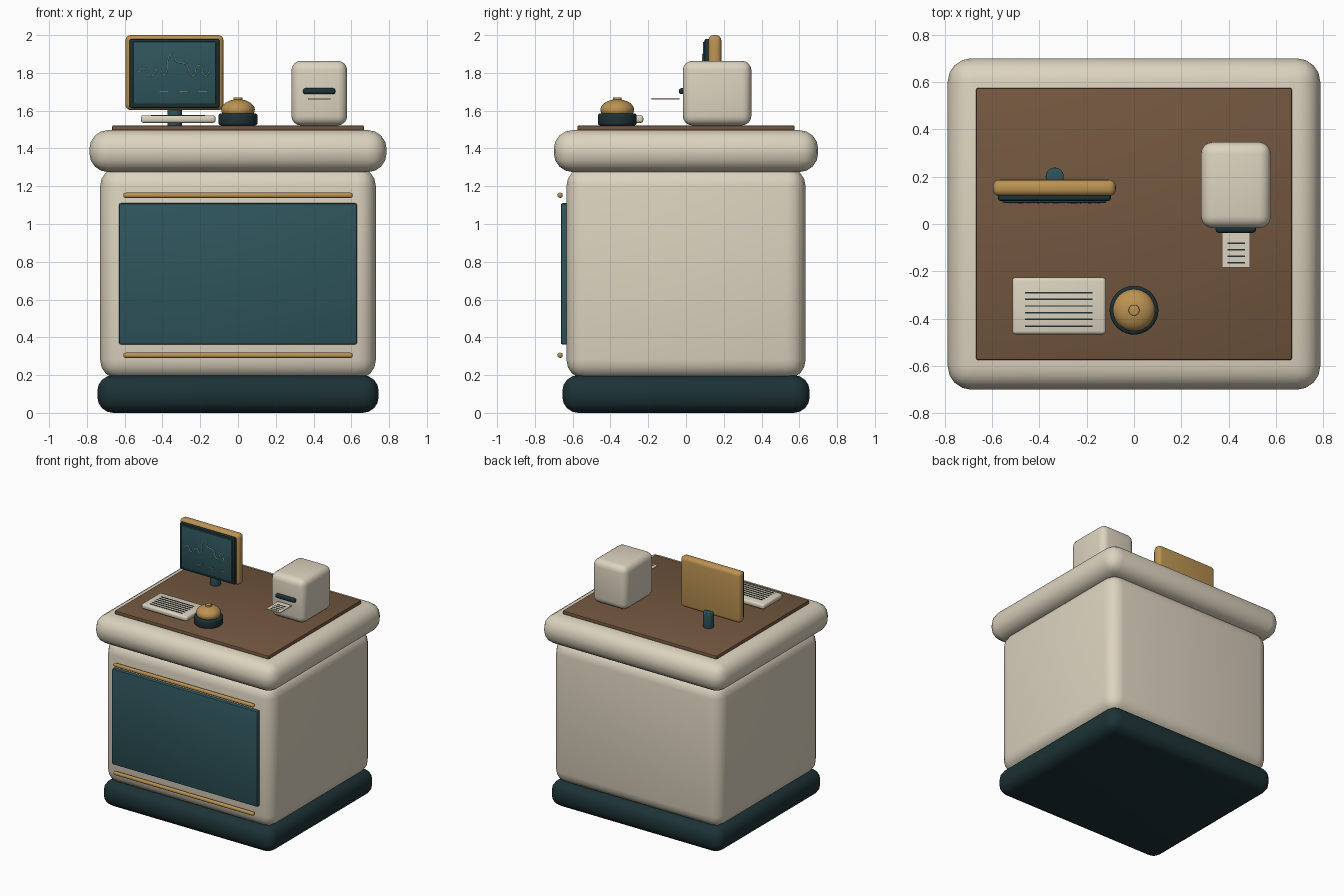
import bpy
import math

if "Cube" in bpy.data.objects:
    bpy.data.objects.remove(bpy.data.objects["Cube"])


def material(name, rgb):
    m = bpy.data.materials.new(name)
    m.diffuse_color = (*rgb, 1)
    m.use_nodes = True
    m.node_tree.nodes["Principled BSDF"].inputs["Base Color"].default_value = m.diffuse_color
    return m


CREAM = material("cream", (0.72, 0.65, 0.52))
WOOD = material("wood", (0.17, 0.095, 0.05))
TEAL = material("teal", (0.027, 0.09, 0.105))
DARK = material("dark", (0.012, 0.032, 0.036))
GOLD = material("gold", (0.50, 0.29, 0.085))
MINT = material("mint", (0.35, 0.62, 0.52))


def finish(ob, name, mat, bevel=0, segments=4):
    ob.name = name
    ob.data.materials.append(mat)
    bpy.ops.object.transform_apply(location=False, rotation=False, scale=True)
    if bevel:
        mod = ob.modifiers.new("rounding", 'BEVEL')
        mod.width = bevel
        mod.segments = segments
        mod.limit_method = 'ANGLE'
        bpy.ops.object.modifier_apply(modifier=mod.name)
    bpy.ops.object.shade_smooth_by_angle(angle=math.radians(40))
    return ob


def box(name, x, y, z, mat, bevel=0, segments=4):
    """Rounded box from (min, max) ranges on each axis."""
    loc = [sum(r) / 2 for r in (x, y, z)]
    bpy.ops.mesh.primitive_cube_add(size=1, location=loc)
    ob = bpy.context.object
    ob.scale = [r[1] - r[0] for r in (x, y, z)]
    return finish(ob, name, mat, bevel, segments)


def cylinder(name, x, y, z, radius, mat, bevel=0):
    bpy.ops.mesh.primitive_cylinder_add(vertices=40, radius=radius, depth=z[1] - z[0],
                                        location=(x, y, sum(z) / 2))
    return finish(bpy.context.object, name, mat, bevel, 3)


# Cabinet: plinth, body, counter and desk mat
box("plinth", (-0.745, 0.745), (-0.655, 0.655), (0, 0.2), DARK, 0.085)
box("cabinet_body", (-0.73, 0.73), (-0.633, 0.633), (0.18, 1.30), CREAM, 0.10)
box("counter_top", (-0.787, 0.787), (-0.70, 0.70), (1.275, 1.497), CREAM, 0.10)
box("desk_mat", (-0.667, 0.667), (-0.575, 0.575), (1.49, 1.522), WOOD, 0.008, 2)

# Front panel with trim strips
box("front_panel", (-0.63, 0.63), (-0.663, -0.62), (0.362, 1.11), TEAL, 0.01, 2)
for name, z in (("lower_trim", 0.305), ("upper_trim", 1.152)):
    box(name, (-0.607, 0.607), (-0.68, -0.653), (z - 0.0135, z + 0.0135), GOLD, 0.011, 3)

# Monitor
box("monitor_case", (-0.596, -0.077), (0.118, 0.187), (1.603, 2.0), GOLD, 0.028)
box("monitor_bezel", (-0.575, -0.098), (0.098, 0.13), (1.615, 1.98), DARK, 0.01, 2)
box("monitor_screen", (-0.556, -0.117), (0.089, 0.11), (1.637, 1.965), TEAL, 0.006, 2)
cylinder("monitor_stand", -0.335, 0.20, (1.515, 1.64), 0.038, TEAL, 0.006)

# Waveform line on the screen
wave = [(-.525, 1.805), (-.497, 1.826), (-.472, 1.785), (-.45, 1.785), (-.43, 1.818),
        (-.413, 1.818), (-.393, 1.79), (-.38, 1.80), (-.364, 1.888), (-.347, 1.899),
        (-.325, 1.86), (-.275, 1.845), (-.255, 1.80), (-.235, 1.785), (-.215, 1.836),
        (-.198, 1.836), (-.18, 1.787), (-.163, 1.79), (-.147, 1.82)]
curve = bpy.data.curves.new("screen_waveform", 'CURVE')
curve.dimensions = '3D'
curve.bevel_depth = 0.003
curve.bevel_resolution = 1
curve.resolution_u = 4
spline = curve.splines.new('BEZIER')
spline.bezier_points.add(len(wave) - 1)
for p, (x, z) in zip(spline.bezier_points, wave):
    p.co = (x, 0.087, z)
    p.handle_left_type = p.handle_right_type = 'AUTO'
curve.materials.append(MINT)
bpy.context.collection.objects.link(bpy.data.objects.new("screen_waveform", curve))
for i in range(3):
    x = -0.415 + i * 0.104
    box(f"screen_tick_{i}", (x, x + 0.044), (0.085, 0.092), (1.701, 1.705), GOLD)

# Keyboard slab with key rows
box("keyboard", (-0.514, -0.119), (-0.466, -0.226), (1.535, 1.575), CREAM, 0.014, 3)
for i in range(6):
    y = -0.29 - i * 0.0282
    box(f"key_row_{i}", (-0.46, -0.175), (y - 0.003, y + 0.003), (1.571, 1.578), DARK)

# Service bell
cylinder("bell_base", 0, -0.364, (1.522, 1.585), 0.103, DARK, 0.012)
bpy.ops.mesh.primitive_uv_sphere_add(segments=40, ring_count=20, radius=1,
                                     location=(0, -0.364, 1.605))
bpy.context.object.scale = (0.089, 0.089, 0.055)
finish(bpy.context.object, "bell_dome", GOLD)
cylinder("bell_button", 0, -0.364, (1.64, 1.671), 0.023, GOLD, 0.004)

# Receipt printer with paper slip
box("printer_case", (0.283, 0.578), (-0.017, 0.346), (1.522, 1.864), CREAM, 0.05)
box("printer_slot", (0.345, 0.515), (-0.037, 0.0), (1.687, 1.719), DARK, 0.012, 3)
box("receipt", (0.371, 0.491), (-0.183, -0.035), (1.660, 1.666), CREAM)
for i in range(4):
    y = -0.082 - i * 0.027
    box(f"receipt_line_{i}", (0.395, 0.469), (y - 0.003, y + 0.003), (1.664, 1.668), DARK)
